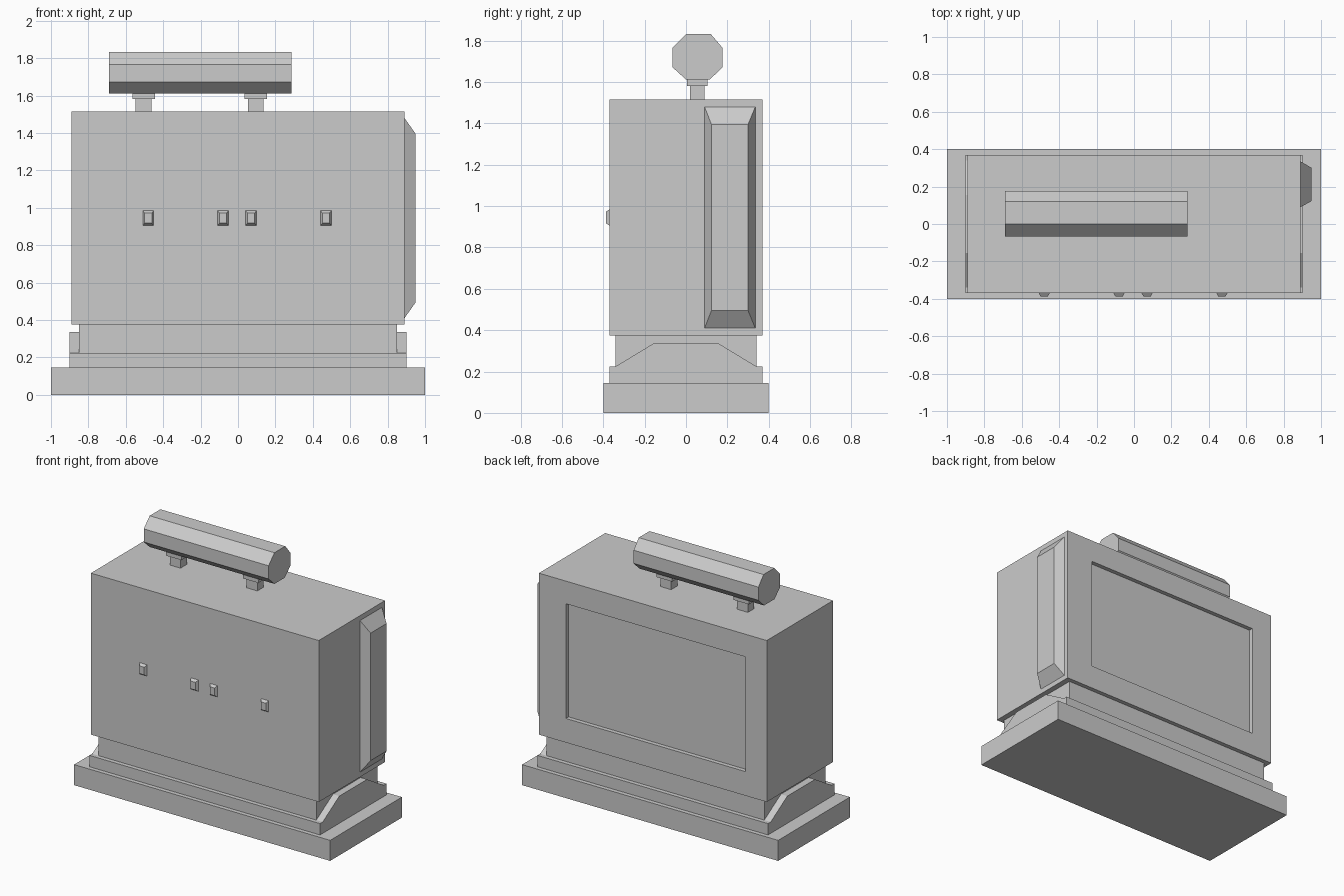
import bpy

if "Cube" in bpy.data.objects:
    bpy.data.objects.remove(bpy.data.objects["Cube"], do_unlink=True)

COLOUR = (0.6, 0.6, 0.6, 1)
grey = bpy.data.materials.new("plain_grey")
grey.use_nodes = True
grey.diffuse_color = COLOUR
grey.node_tree.nodes["Principled BSDF"].inputs["Base Color"].default_value = COLOUR


def loft(name, lower, upper):
    """Solid between two matching outlines, given as lists of 3D points."""
    n = len(lower)
    faces = [tuple(reversed(range(n))), tuple(range(n, 2 * n))]
    faces += [(i, (i + 1) % n, n + (i + 1) % n, n + i) for i in range(n)]
    mesh = bpy.data.meshes.new(name)
    mesh.from_pydata(lower + upper, [], faces)
    mesh.materials.append(grey)
    obj = bpy.data.objects.new(name, mesh)
    bpy.context.collection.objects.link(obj)
    return obj


def rect(a0, a1, b0, b1):
    return [(a0, b0), (a1, b0), (a1, b1), (a0, b1)]


def box(name, x0, x1, y0, y1, z0, z1):
    r = rect(x0, x1, y0, y1)
    return loft(name, [(x, y, z0) for x, y in r], [(x, y, z1) for x, y in r])


def along_x(name, profile, x0, x1, tip=None):
    """Solid along x from a (y, z) outline, optionally tapering to a tip outline."""
    return loft(name, [(x0, y, z) for y, z in profile],
                [(x1, y, z) for y, z in (tip or profile)])


# Stepped plinth and neck
box("base_slab", -1, 1, -0.4, 0.4, 0, 0.145)
box("base_step", -0.9, 0.9, -0.37, 0.37, 0.145, 0.225)
box("neck", -0.85, 0.85, -0.34, 0.34, 0.225, 0.375)

# Sloped brackets at both ends of the neck
bracket = [(-0.34, 0.225), (0.34, 0.225), (0.155, 0.337), (-0.155, 0.337)]
along_x("left_bracket", bracket, 0.85, 0.9)
along_x("right_bracket", bracket, -0.9, -0.85)

# Cabinet with a shallow recess in the back
cabinet = box("cabinet", -0.89, 0.89, -0.37, 0.37, 0.375, 1.515)
cutter = box("recess_cutter", -0.725, 0.68, 0.34, 0.5, 0.545, 1.355)
cutter.hide_render = True
cutter.hide_set(True)
cut = cabinet.modifiers.new("back_recess", "BOOLEAN")
cut.object = cutter
cut.solver = "EXACT"
bpy.context.view_layer.objects.active = cabinet
bpy.ops.object.modifier_apply(modifier=cut.name)
bpy.data.objects.remove(cutter, do_unlink=True)

# Bevelled panel on the left side
along_x("side_panel", rect(0.09, 0.335, 0.41, 1.48), 0.89, 0.95,
        rect(0.123, 0.3, 0.495, 1.395))

# Small bevelled studs on the front
for i, x in enumerate((-0.48, -0.08, 0.07, 0.47)):
    outer = rect(x - 0.029, x + 0.029, 0.905, 0.985)
    inner = rect(x - 0.019, x + 0.019, 0.918, 0.972)
    loft(f"front_stud_{i + 1}", [(a, -0.37, z) for a, z in outer],
         [(a, -0.388, z) for a, z in inner])

# Posts with caps that carry the top bar
for side, x in (("right", -0.505), ("left", 0.095)):
    box(f"{side}_post", x - 0.042, x + 0.042, 0.02, 0.09, 1.515, 1.582)
    box(f"{side}_post_cap", x - 0.06, x + 0.06, 0.005, 0.105, 1.582, 1.617)

# Eight-sided top bar
bar = [(0, 1.612), (0.115, 1.612), (0.177, 1.672), (0.177, 1.765),
       (0.12, 1.832), (0, 1.832), (-0.066, 1.765), (-0.066, 1.672)]
along_x("top_bar", bar, -0.69, 0.285)
